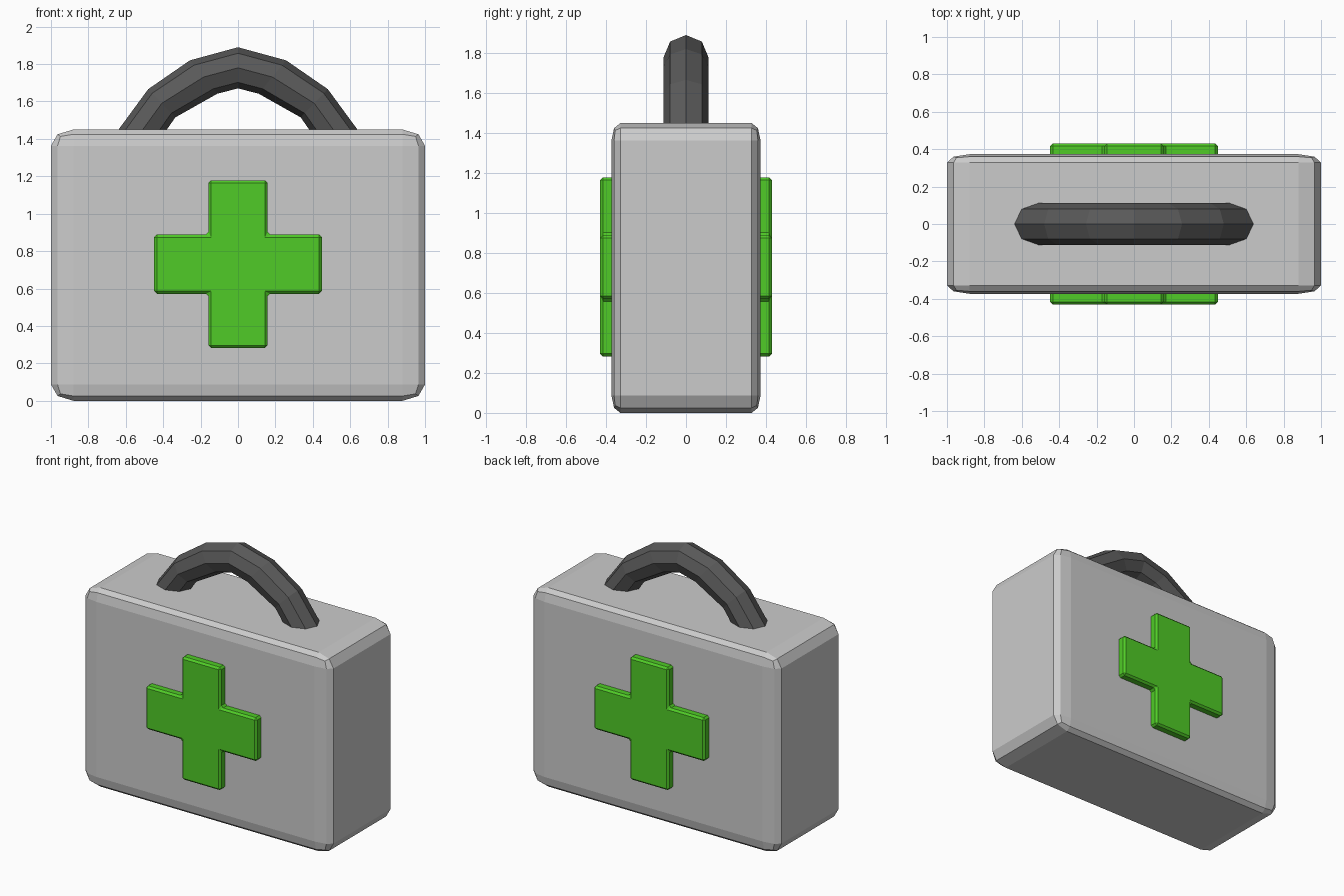
import bpy, bmesh, math

if "Cube" in bpy.data.objects:
    bpy.data.objects.remove(bpy.data.objects["Cube"])


def material(name, color):
    m = bpy.data.materials.new(name)
    m.diffuse_color = color
    m.use_nodes = True
    m.node_tree.nodes["Principled BSDF"].inputs["Base Color"].default_value = m.diffuse_color
    return m


def make(name, verts, faces, mat):
    mesh = bpy.data.meshes.new(name)
    mesh.from_pydata(verts, [], faces)
    bm = bmesh.new()
    bm.from_mesh(mesh)
    bmesh.ops.recalc_face_normals(bm, faces=bm.faces)
    bm.to_mesh(mesh)
    bm.free()
    mesh.materials.append(mat)
    ob = bpy.data.objects.new(name, mesh)
    bpy.context.collection.objects.link(ob)
    return ob


def bevel(ob, width, segments):
    b = ob.modifiers.new("bevel", 'BEVEL')
    b.width, b.segments = width, segments
    b.limit_method = 'ANGLE'


green = material("green", (0.08, 0.6, 0.02, 1))
dark = material("dark_grey", (0.1, 0.1, 0.1, 1))

# Case: bevelled cube, bevel stretched with the object scale
bpy.ops.mesh.primitive_cube_add(size=2, location=(0, 0, 0.725))
case = bpy.context.object
case.name = "case"
case.scale = (1, 0.373, 0.725)
bevel(case, 0.12, 2)

# Cross: plus-shaped profile running through the case, raised front and back
L, W, D, CZ = 0.448, 0.158, 0.43, 0.73
quarter = [(L, -W), (L, W), (W, W)]
outline = []
for k in range(4):
    c, s = round(math.cos(k * math.pi / 2)), round(math.sin(k * math.pi / 2))
    outline += [(x * c - z * s, x * s + z * c + CZ) for x, z in quarter]
n = len(outline)
verts = [(x, y, z) for y in (-D, D) for x, z in outline]
faces = [tuple(range(n)), tuple(range(n, 2 * n))]
faces += [(i, (i + 1) % n, n + (i + 1) % n, n + i) for i in range(n)]
bevel(make("cross", verts, faces, green), 0.014, 1)

# Handle: octagonal rings spanned between outer and inner arch points
half = [((0, 1.89), (0, 1.67)),
        ((0.257, 1.82), (0.11, 1.642)),
        ((0.48, 1.666), (0.335, 1.515)),
        ((0.69, 1.38), (0.43, 1.38))]
rings = [((-o[0], o[1]), (-i[0], i[1])) for o, i in half[:0:-1]] + half
S = 8
verts = []
for o, i in rings:
    for k in range(S):
        a = 2 * math.pi * k / S
        t = (1 + math.cos(a)) / 2
        verts.append((i[0] + (o[0] - i[0]) * t, 0.112 * math.sin(a),
                      i[1] + (o[1] - i[1]) * t))
faces = [tuple(range(S)), tuple(range(len(verts) - S, len(verts)))]
for r in range(len(rings) - 1):
    for k in range(S):
        j = (k + 1) % S
        faces.append((r * S + k, r * S + j, (r + 1) * S + j, (r + 1) * S + k))
make("handle", verts, faces, dark)
